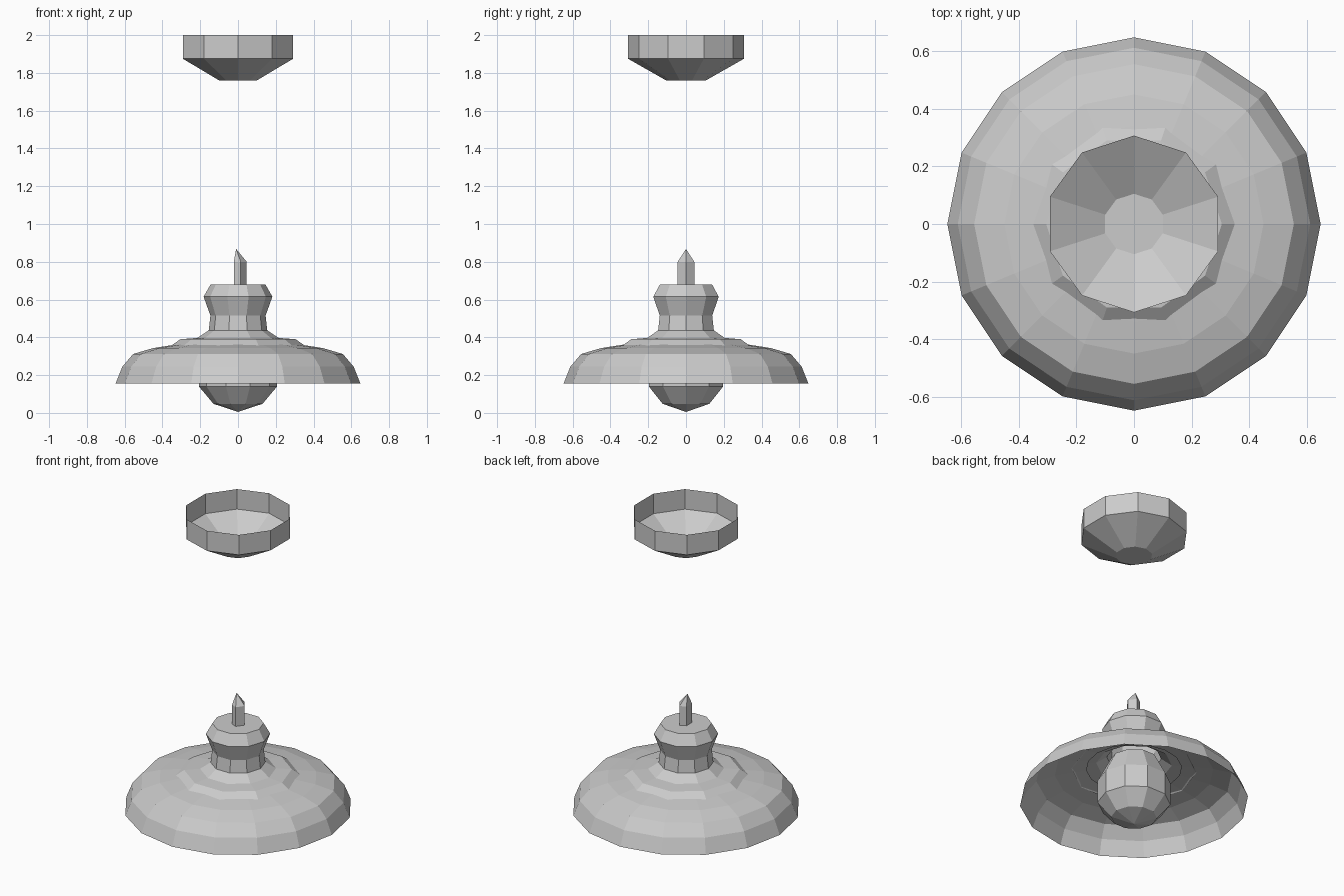
import bpy, bmesh
from math import cos, sin, pi

if "Cube" in bpy.data.objects:
    bpy.data.objects.remove(bpy.data.objects["Cube"])


def lathe(name, profile, sides, start=0.0):
    """Turn (radius, height) points round z; radius 0 closes to a point."""
    bm = bmesh.new()
    rings = []
    for r, z in profile:
        if r == 0:
            rings.append([bm.verts.new((0, 0, z))] * sides)
        else:
            rings.append([bm.verts.new((r * cos(start + 2 * pi * i / sides),
                                        r * sin(start + 2 * pi * i / sides), z))
                          for i in range(sides)])
    for a, b in zip(rings, rings[1:]):
        for i in range(sides):
            j = (i + 1) % sides
            bm.faces.new(list(dict.fromkeys((a[i], a[j], b[j], b[i]))))
    bmesh.ops.recalc_face_normals(bm, faces=bm.faces[:])
    me = bpy.data.meshes.new(name)
    bm.to_mesh(me)
    bm.free()
    ob = bpy.data.objects.new(name, me)
    bpy.context.collection.objects.link(ob)
    return ob


# Ceiling canopy: open-topped ten-sided cup
lathe("ceiling_canopy", [(0, 1.76), (0.105, 1.76), (0.307, 1.875), (0.307, 2.0)], 10, pi / 2)

# Wide open dome shade
lathe("shade", [(0.648, 0.155), (0.612, 0.245), (0.555, 0.312),
                (0.45, 0.343), (0.34, 0.36), (0.27, 0.37)], 16)

# Stepped cap where the shade meets the socket
lathe("shade_cap", [(0.355, 0.355), (0.305, 0.39), (0.215, 0.397), (0.155, 0.437)], 10)

# Socket housing with a pinched neck and flat top
lathe("socket", [(0.155, 0.437), (0.146, 0.515), (0.182, 0.615),
                 (0.145, 0.68), (0, 0.68)], 10)

# Cable stub, slightly off-axis taper to a point
stub = lathe("cable_stub", [(0.046, 0.675), (0.046, 0.8), (0, 0.868)], 5)
stub.data.vertices[-1].co.x = -0.01
for v in stub.data.vertices:
    v.co.x = max(v.co.x, -0.022)

# Bulb hanging inside the shade
lathe("bulb", [(0, 0.005), (0.13, 0.048), (0.207, 0.14),
               (0.207, 0.28), (0.135, 0.42)], 10)
